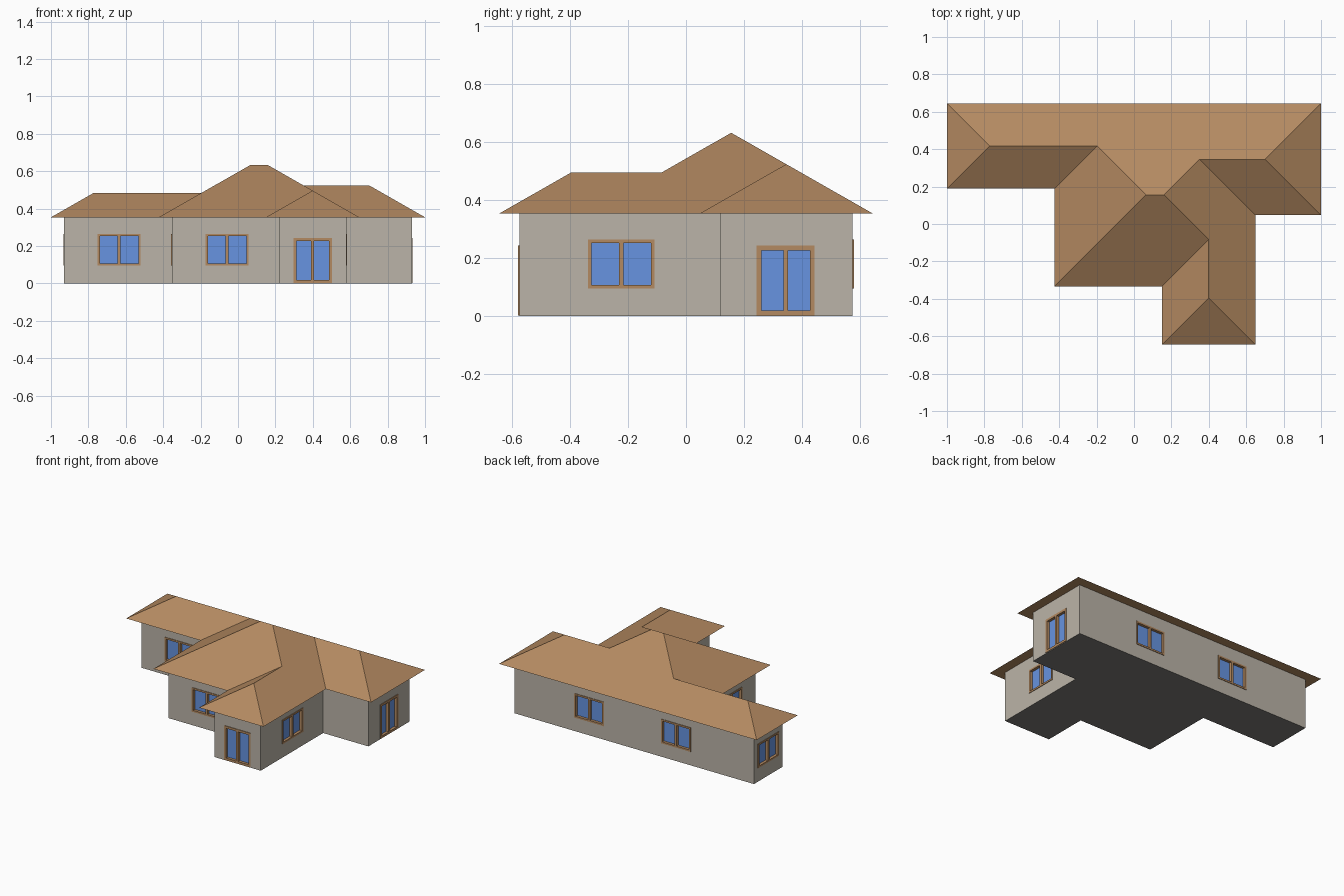
import bpy, bmesh, math
from mathutils import Matrix, Vector

if "Cube" in bpy.data.objects:
    bpy.data.objects.remove(bpy.data.objects["Cube"])

EAVE, PITCH, OVERHANG, DEPTH = 0.354, 0.57, 0.07, 0.022


def srgb(r, g, b):
    f = lambda c: c / 12.92 if c <= 0.04045 else ((c + 0.055) / 1.055) ** 2.4
    return (f(r / 255), f(g / 255), f(b / 255), 1)


def material(name, rgb):
    m = bpy.data.materials.new(name)
    m.diffuse_color = srgb(*rgb)
    m.use_nodes = True
    m.node_tree.nodes["Principled BSDF"].inputs["Base Color"].default_value = m.diffuse_color
    return m


BROWN = material("tile brown", (180, 138, 97))
WALL = material("wall beige grey", (187, 180, 168))
FLOOR = material("floor dark grey", (122, 120, 117))
GLASS = material("glass blue", (103, 148, 225))


def make(name, bm, *mats):
    bmesh.ops.recalc_face_normals(bm, faces=bm.faces)
    me = bpy.data.meshes.new(name)
    bm.to_mesh(me)
    bm.free()
    for m in mats:
        me.materials.append(m)
    ob = bpy.data.objects.new(name, me)
    bpy.context.collection.objects.link(ob)
    return ob


def box(bm, m, x0, x1, y0, y1, z0, z1):
    mid = Vector(((x0 + x1) / 2, (y0 + y1) / 2, (z0 + z1) / 2))
    bmesh.ops.create_cube(bm, size=1, matrix=m @ Matrix.Translation(mid)
                          @ Matrix.Diagonal((x1 - x0, y1 - y0, z1 - z0, 1)))


# Eave outline, counter-clockwise from the back left corner
XM, XE, XG = -0.424, 0.149, 0.649
YB, YL, YM, YR = 0.645, 0.189, -0.333, 0.047
outline = [(-1, YB), (-1, YL), (XM, YL), (XM, YM), (XE, YM),
           (XE, -YB), (XG, -YB), (XG, YR), (1, YR), (1, YB)]

# Ridge points: (x, y, distance in from the eave)
hl, hm, hr, hf = (YB - YL) / 2, (YB - YM) / 2, (YB - YR) / 2, (XG - XE) / 2
ridge = [(-1 + hl, YB - hl, hl), (XM + hl, YB - hl, hl),
         (XM + hm, YB - hm, hm), (XG - hm, YB - hm, hm),
         (XG - hr, YB - hr, hr), (1 - hr, YB - hr, hr),
         (XG - hf, YM + hf, hf), (XG - hf, -YB + hf, hf)]

# Hipped roof with flat soffit
slopes = [(9, 0, 10, 11, 12, 13, 14, 15), (0, 1, 10), (1, 2, 11, 10),
          (2, 3, 12, 11), (3, 4, 16, 13, 12), (4, 5, 17, 16), (5, 6, 17),
          (6, 7, 14, 13, 16, 17), (7, 8, 15, 14), (8, 9, 15)]
bm = bmesh.new()
vs = [bm.verts.new((x, y, EAVE)) for x, y in outline]
vs += [bm.verts.new((x, y, EAVE + d * PITCH)) for x, y, d in ridge]
for f in slopes:
    bm.faces.new([vs[i] for i in f])
bm.faces.new(vs[9::-1])
make("roof", bm, BROWN)

# Wall block: outline moved inwards by the overhang
bm = bmesh.new()
ring = []
for i, p in enumerate(outline):
    a = (Vector(p) - Vector(outline[i - 1])).normalized()
    b = (Vector(outline[(i + 1) % 10]) - Vector(p)).normalized()
    q = Vector(p) + OVERHANG * (Vector((-a.y, a.x)) + Vector((-b.y, b.x)))
    ring.append(bm.verts.new((q.x, q.y, 0)))
base = bm.faces.new(ring)
up = bmesh.ops.extrude_face_region(bm, geom=[base])["geom"]
bmesh.ops.translate(bm, vec=(0, 0, EAVE),
                    verts=[g for g in up if isinstance(g, bmesh.types.BMVert)])
if not any(f.normal.z < -0.9 for f in bm.faces):
    bm.faces.ensure_lookup_table()
walls = make("walls", bm, WALL, FLOOR)

# Openings: name, wall point x, y, facing angle, width, bottom, top
O = OVERHANG
W, Z0, Z1 = 0.23, 0.096, 0.265
openings = [
    ("front_left_window", -0.635, YL + O, 0, W, Z0, Z1),
    ("front_middle_window", -0.058, YM + O, 0, W, Z0, Z1),
    ("front_door", 0.399, -YB + O, 0, 0.205, 0.003, 0.243),
    ("wing_right_window", XG - O, -0.224, 90, W, Z0, Z1),
    ("right_door", 1 - O, 0.344, 90, 0.2, 0.003, 0.243),
    ("back_right_window", 0.348, YB - O, 180, W, Z0, Z1),
    ("back_left_window", -0.325, YB - O, 180, W, Z0, Z1),
    ("left_window", -1 + O, 0.418, -90, W, Z0, Z1),
    ("middle_left_window", XM + O, 0.0, -90, W, Z0, Z1),
]
cut = bmesh.new()
for name, x, y, ang, w, z0, z1 in openings:
    m = Matrix.Translation((x, y, 0)) @ Matrix.Rotation(math.radians(ang), 4, "Z")
    h, t = w / 2, 0.016 if "door" in name else 0.012
    box(cut, m, -h + 0.002, h - 0.002, -0.05, DEPTH, z0 + 0.002, z1 - 0.002)
    # Frame bars and centre mullion
    bm = bmesh.new()
    for x0, x1, b, c in ((-h, -h + t, z0, z1), (h - t, h, z0, z1),
                         (-h + t, h - t, z0, z0 + t), (-h + t, h - t, z1 - t, z1),
                         (-0.008, 0.008, z0 + t, z1 - t)):
        box(bm, m, x0, x1, -0.004, DEPTH, b, c)
    make(name + "_frame", bm, BROWN)
    # Recessed pane
    bm = bmesh.new()
    box(bm, m, -h + t, h - t, DEPTH - 0.007, DEPTH - 0.001, z0 + t, z1 - t)
    make(name + "_glass", bm, GLASS)
cutter = make("opening_cutter", cut)
cutter.hide_render = True

# Cut the openings, then colour the floor and drop the hidden wall top
mod = walls.modifiers.new("openings", "BOOLEAN")
mod.object, mod.operation, mod.solver = cutter, "DIFFERENCE", "EXACT"
bpy.context.view_layer.objects.active = walls
bpy.ops.object.modifier_apply(modifier=mod.name)
bpy.data.objects.remove(cutter)
bm = bmesh.new()
bm.from_mesh(walls.data)
for f in list(bm.faces):
    z = f.calc_center_median().z
    f.material_index = 1 if z < 0.001 else 0
    if z > EAVE - 0.001:
        bm.faces.remove(f)
bm.to_mesh(walls.data)
bm.free()
